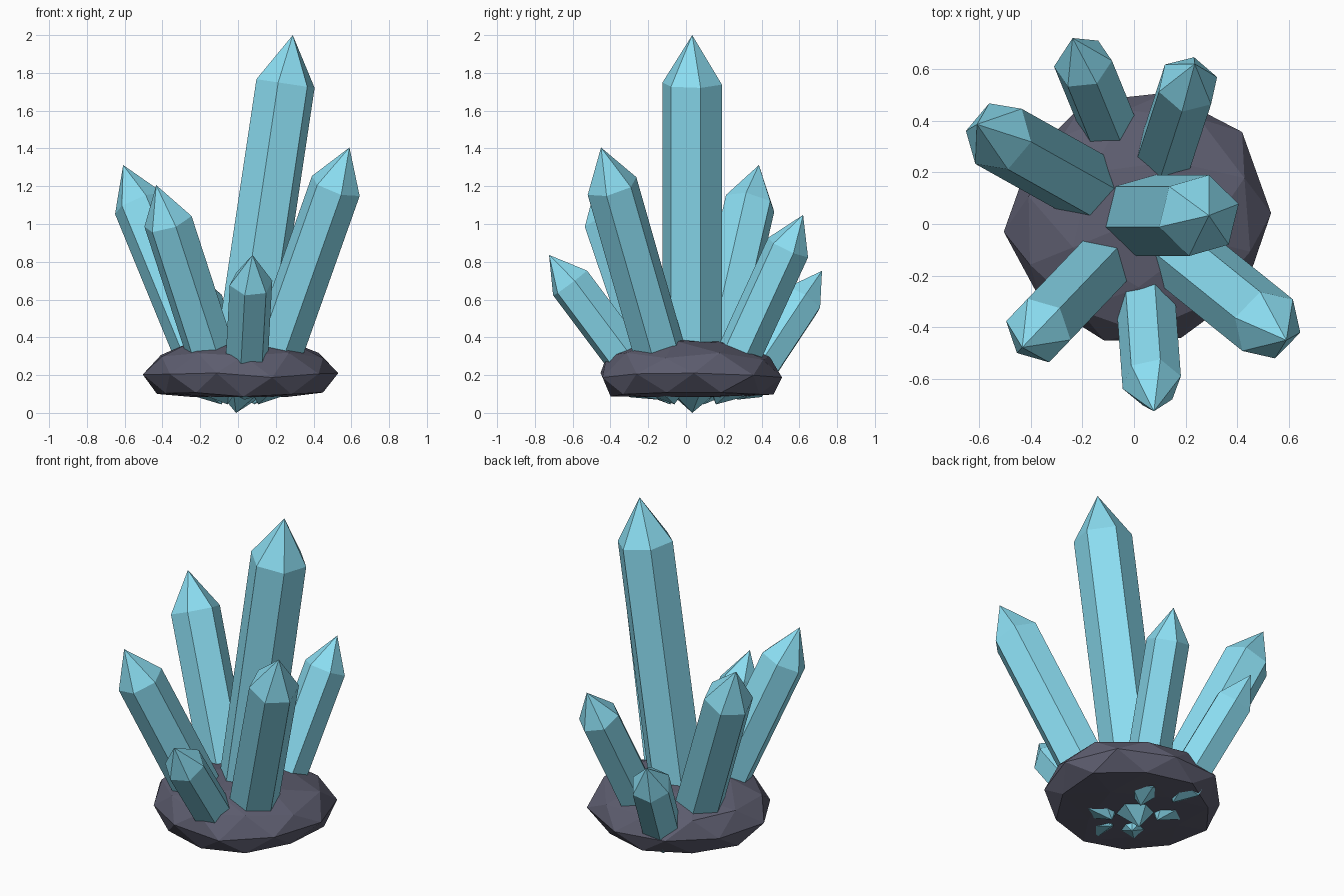
import bpy, bmesh, math, random
from mathutils import Vector

if "Cube" in bpy.data.objects:
    bpy.data.objects.remove(bpy.data.objects["Cube"])

random.seed(4)


def material(name, colour):
    m = bpy.data.materials.new(name)
    m.diffuse_color = (*colour, 1)
    m.use_nodes = True
    m.node_tree.nodes["Principled BSDF"].inputs["Base Color"].default_value = m.diffuse_color
    return m


def finish(bm, name, mat):
    bmesh.ops.recalc_face_normals(bm, faces=bm.faces)
    me = bpy.data.meshes.new(name)
    bm.to_mesh(me)
    bm.free()
    me.materials.append(mat)
    ob = bpy.data.objects.new(name, me)
    bpy.context.collection.objects.link(ob)
    return ob


crystal_mat = material("crystal_blue", (0.26, 0.73, 0.89))
rock_mat = material("rock_grey", (0.11, 0.11, 0.16))


# Six-sided crystal with a long upper point and a short lower point
def crystal(name, tip, lean, bottom_z, radius, phase):
    tip = Vector(tip)
    slope = Vector((lean[0], lean[1], 1))
    low = tip - slope * (tip.z - bottom_z)
    d = slope.normalized()
    side = Vector((0, 0, 1)).cross(d).normalized()
    out = side.cross(d)
    bm = bmesh.new()

    def ring(centre):
        vs = []
        for i in range(6):
            a = math.radians(phase + 60 * i)
            vs.append(bm.verts.new(centre + radius * (out * math.cos(a) + side * math.sin(a))))
        return vs

    upper = ring(tip - d * radius * 1.6)
    lower = ring(low + d * radius * 0.85)
    top, base = bm.verts.new(tip), bm.verts.new(low)
    for i in range(6):
        j = (i + 1) % 6
        bm.faces.new((lower[i], lower[j], upper[j], upper[i]))
        bm.faces.new((upper[i], upper[j], top))
        bm.faces.new((lower[j], lower[i], base))
    return finish(bm, name, crystal_mat)


# name, tip, lean per unit of height, lower point height, radius, turn
for spec in (
    ("main_crystal", (0.29, 0.033, 2.0), (0.15, 0.0), 0.0, 0.162, 16),
    ("front_right_crystal", (0.59, -0.45, 1.405), (0.355, -0.286), 0.045, 0.14, 24),
    ("front_left_crystal", (-0.433, -0.478, 1.206), (-0.325, -0.34), 0.045, 0.133, 0),
    ("back_left_crystal", (-0.608, 0.386, 1.312), (-0.411, 0.23), 0.045, 0.14, 18),
    ("front_crystal", (0.077, -0.725, 0.836), (0.055, -0.75), 0.07, 0.116, 40),
    ("back_right_crystal", (0.235, 0.62, 1.048), (0.15, 0.46), 0.045, 0.12, 5),
    ("back_crystal", (-0.238, 0.72, 0.752), (-0.27, 0.66), 0.07, 0.115, 10),
):
    crystal(*spec)

# Squashed faceted rock with an uneven outline and a flat underside
outline = [0.53, 0.55, 0.52, 0.51, 0.47, 0.51, 0.47, 0.47, 0.48, 0.50]
bm = bmesh.new()
bmesh.ops.create_icosphere(bm, subdivisions=2, radius=1)
for v in bm.verts:
    a = math.atan2(v.co.y, v.co.x) - math.radians(14)
    k = (math.degrees(a) % 360) / 36
    i, f = int(k) % 10, k % 1
    r = outline[i] * (1 - f) + outline[(i + 1) % 10] * f
    flat = math.hypot(v.co.x, v.co.y) * r
    wobble = random.uniform(-0.015, 0.015)
    z = 0.2 + v.co.z * 0.2 + wobble * (abs(v.co.z) < 0.9)
    v.co = (flat * math.cos(a), flat * math.sin(a) + 0.005, max(z, 0.085))
finish(bm, "rock_base", rock_mat)
